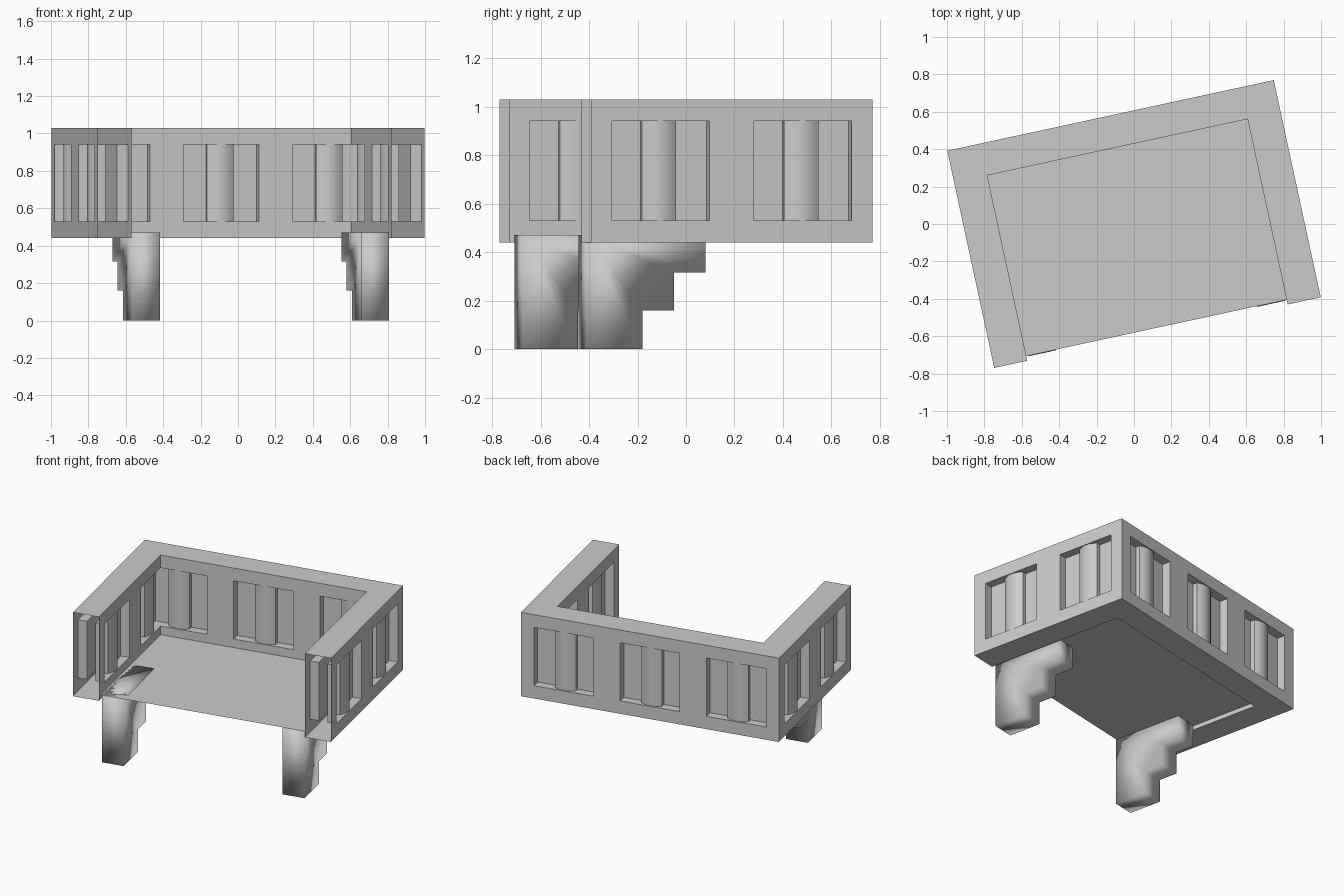
import bpy, bmesh, math
from mathutils import Vector

if "Cube" in bpy.data.objects:
    bpy.data.objects.remove(bpy.data.objects["Cube"])

TURN = math.radians(12.2)          # whole model is turned about z
W, D = 0.893, 0.594                # outer half width / half depth
IW, ID = 0.712, 0.42               # inner wall faces
Z0, Z1 = 0.44, 1.03                # wall bottom / top
WZ0, WZ1 = 0.53, 0.94              # recessed window heights
HALF, DEEP = 0.206, 0.06           # window half width, recess depth


def finish(bm, name):
    me = bpy.data.meshes.new(name)
    bmesh.ops.remove_doubles(bm, verts=bm.verts, dist=1e-5)
    bm.to_mesh(me)
    bm.free()
    ob = bpy.data.objects.new(name, me)
    bpy.context.collection.objects.link(ob)
    ob.rotation_euler.z = TURN
    return ob


def quad(bm, pts, facing, smooth=False):
    f = bm.faces.new([bm.verts.new(p) for p in pts])
    f.normal_update()
    if f.normal.dot(Vector(facing)) < 0:
        f.normal_flip()
    f.smooth = smooth


def wall_face(bm, axis, level, sign, lo, hi, centres):
    """Wall sheet with recessed windows, each holding a rounded pillar."""
    def P(s, h, z):
        o = level + sign * h
        return (s, o, z) if axis == 'x' else (o, s, z)

    def V(s, h):
        return (s, sign * h, 0) if axis == 'x' else (sign * h, s, 0)

    holes = [(max(lo, c - HALF), min(hi, c + HALF)) for c in centres]
    cuts = sorted({lo, hi, *[v for h in holes for v in h]})
    for a, b in zip(cuts, cuts[1:]):
        is_hole = any(h[0] <= (a + b) / 2 <= h[1] for h in holes)
        spans = [(Z0, WZ0), (WZ1, Z1)] if is_hole else [(Z0, WZ0), (WZ0, WZ1), (WZ1, Z1)]
        for z0, z1 in spans:
            quad(bm, [P(a, 0, z0), P(b, 0, z0), P(b, 0, z1), P(a, 0, z1)], V(0, 1))

    for c in centres:
        a, b = c - HALF, c + HALF
        # recess sides, sill, head and back
        for s, f in ((a, 1), (b, -1)):
            quad(bm, [P(s, 0, WZ0), P(s, -DEEP, WZ0), P(s, -DEEP, WZ1), P(s, 0, WZ1)], V(f, 0))
        for z, f in ((WZ0, 1), (WZ1, -1)):
            quad(bm, [P(a, 0, z), P(b, 0, z), P(b, -DEEP, z), P(a, -DEEP, z)], (0, 0, f))
        quad(bm, [P(a, -DEEP, WZ0), P(b, -DEEP, WZ0), P(b, -DEEP, WZ1), P(a, -DEEP, WZ1)], V(0, 1))
        # pillar: straight sides, gently curved front
        arc = [(c + 0.072 * i / 4, -DEEP + 0.055 - 0.025 * (i / 4) ** 2) for i in range(-4, 5)]
        prof = [(arc[0][0], -DEEP)] + arc + [(arc[-1][0], -DEEP)]
        for i, (p, q) in enumerate(zip(prof, prof[1:])):
            out = V(-1, 0) if i == 0 else V(1, 0) if i == len(prof) - 2 else V(0, 1)
            quad(bm, [P(*p, WZ0), P(*q, WZ0), P(*q, WZ1), P(*p, WZ1)], out, 0 < i < len(prof) - 2)


# hollow U-shaped wall, open at the two front ends
bm = bmesh.new()
long_c, side_c = (-0.597, 0, 0.597), (-0.3, 0.3)
wall_face(bm, 'x', D, 1, -W, W, long_c)
wall_face(bm, 'x', ID, -1, -IW, IW, long_c)
for s in (-1, 1):
    wall_face(bm, 'y', s * W, s, -D, D, side_c)
    wall_face(bm, 'y', s * IW, -s, -D, ID, side_c)
u_shape = [(-W, -D), (-IW, -D), (-IW, ID), (IW, ID), (IW, -D), (W, -D), (W, D), (-W, D)]
for z, f in ((Z0, -1), (Z1, 1)):
    quad(bm, [(x, y, z) for x, y in u_shape], (0, 0, f))
finish(bm, "walls")

# thin floor sheet
bm = bmesh.new()
quad(bm, [(-IW, -0.568, 0.47), (IW, -0.568, 0.47), (IW, ID, 0.47), (-IW, ID, 0.47)], (0, 0, 1))
finish(bm, "floor")

# stepped front legs, softly shaded
steps = [(-0.572, 0), (-0.336, 0), (-0.336, 0.16), (-0.203, 0.16),
         (-0.203, 0.315), (-0.07, 0.315), (-0.07, 0.47), (-0.572, 0.47)]
for side, name in ((-1, "left_leg"), (1, "right_leg")):
    bm = bmesh.new()
    f = bm.faces.new([bm.verts.new((side * 0.55, y, z)) for y, z in steps])
    ext = bmesh.ops.extrude_face_region(bm, geom=[f])["geom"]
    bmesh.ops.translate(bm, vec=(side * 0.152, 0, 0),
                        verts=[v for v in ext if isinstance(v, bmesh.types.BMVert)])
    bmesh.ops.recalc_face_normals(bm, faces=bm.faces)
    for f in bm.faces:
        f.smooth = True
    finish(bm, name)
